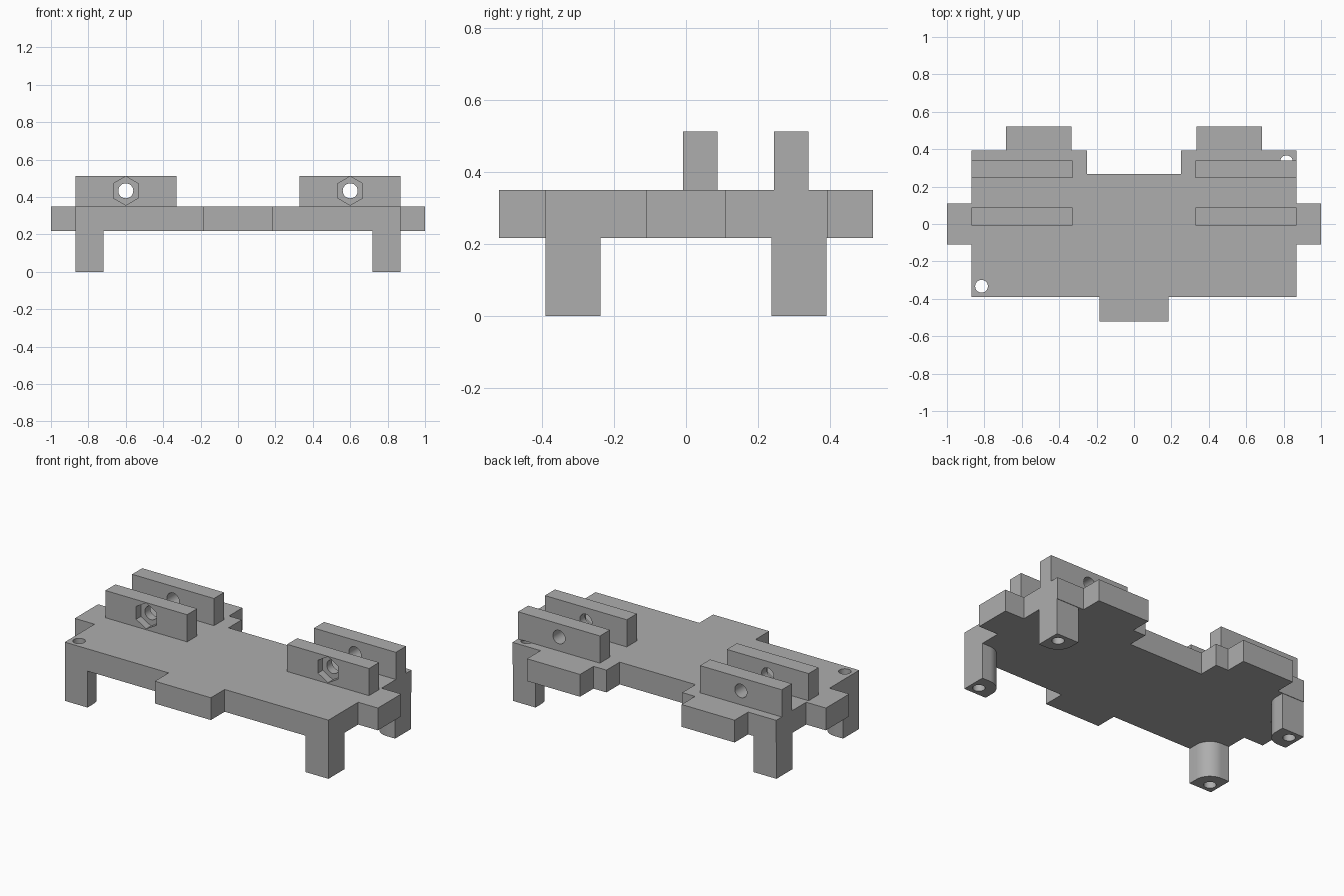
import bpy, bmesh, math
from mathutils import Matrix, Vector

old = bpy.data.objects.get("Cube")
if old:
    bpy.data.objects.remove(old, do_unlink=True)

grey = bpy.data.materials.new("plain_grey")
grey.use_nodes = True
colour = (0.42, 0.42, 0.42, 1)
grey.diffuse_color = colour
grey.node_tree.nodes["Principled BSDF"].inputs["Base Color"].default_value = colour

PLATE_LOW, PLATE_TOP, RAIL_TOP = 0.217, 0.35, 0.512
LEG_X, LEG_Y, BORE = 0.815, 0.333, 0.034
RAIL_HOLE_X, RAIL_HOLE_Z = 0.6, 0.433


def prism(name, outline, low, high):
    """Extrude a flat xy outline between two heights."""
    bm = bmesh.new()
    base = bm.faces.new([bm.verts.new((x, y, low)) for x, y in outline])
    top = bmesh.ops.extrude_face_region(bm, geom=[base])["geom"]
    verts = [v for v in top if isinstance(v, bmesh.types.BMVert)]
    bmesh.ops.translate(bm, vec=(0, 0, high - low), verts=verts)
    bmesh.ops.recalc_face_normals(bm, faces=bm.faces)
    mesh = bpy.data.meshes.new(name)
    bm.to_mesh(mesh)
    bm.free()
    mesh.materials.append(grey)
    obj = bpy.data.objects.new(name, mesh)
    bpy.context.collection.objects.link(obj)
    return obj


def box(name, x0, x1, y0, y1, z0, z1):
    return prism(name, [(x0, y0), (x1, y0), (x1, y1), (x0, y1)], z0, z1)


def drill(obj, start, end, radius, sides=48):
    """Cut a straight round or polygonal hole from start to end."""
    a, b = Vector(start), Vector(end)
    ring = [(radius * math.cos(math.tau * i / sides),
             radius * math.sin(math.tau * i / sides)) for i in range(sides)]
    cutter = prism("hole_cutter", ring, 0, (b - a).length)
    turn = Matrix.Rotation(-math.pi / 2, 4, "X") if abs(b.y - a.y) > 0 else Matrix()
    if sides == 6:
        turn = turn @ Matrix.Rotation(math.pi / 6, 4, "Z")
    cutter.data.transform(Matrix.Translation(a) @ turn)
    cutter.hide_render = True
    mod = obj.modifiers.new("hole", "BOOLEAN")
    mod.operation, mod.solver, mod.object = "DIFFERENCE", "EXACT", cutter
    bpy.context.view_layer.objects.active = obj
    bpy.ops.object.modifier_apply(modifier=mod.name)
    bpy.data.objects.remove(cutter, do_unlink=True)


# Base plate with tabs and a notched rear edge
half = [(0.185, -0.52), (0.185, -0.39), (0.87, -0.39), (0.87, -0.11),
        (1, -0.11), (1, 0.11), (0.87, 0.11), (0.87, 0.393),
        (0.685, 0.393), (0.685, 0.52), (0.335, 0.52), (0.335, 0.393),
        (0.25, 0.393), (0.25, 0.268)]
plate = prism("base_plate", half + [(-x, y) for x, y in reversed(half)],
              PLATE_LOW, PLATE_TOP)
parts = [plate]

# Two opposite corners are bored right through the plate
for s in (-1, 1):
    x, y = s * LEG_X, s * LEG_Y
    drill(plate, (x, y, 0.1), (x, y, 0.4), BORE)

# Legs: square outside, rounded inside around the bore
for sx, side in ((-1, "right"), (1, "left")):
    for sy, end in ((-1, "front"), (1, "back")):
        r = 0.095
        arc = [(LEG_X - r * math.cos(t), LEG_Y - r * math.sin(t))
               for t in (math.pi / 2 * i / 16 for i in range(17))]
        outline = [(0.87, 0.39), (0.72, 0.39)] + arc + [(0.87, LEG_Y - r)]
        leg = prism(f"{end}_{side}_leg", [(sx * x, sy * y) for x, y in outline],
                    0, PLATE_LOW)
        drill(leg, (sx * LEG_X, sy * LEG_Y, -0.1), (sx * LEG_X, sy * LEG_Y, 0.3), BORE)
        parts.append(leg)

# Upright rails with bolt holes; the front pair has hexagonal nut pockets
for s, side in ((-1, "right"), (1, "left")):
    for end, y0, y1 in (("front", -0.008, 0.087), ("back", 0.245, 0.34)):
        x0, x1 = sorted((s * 0.33, s * 0.87))
        rail = box(f"{end}_{side}_rail", x0, x1, y0, y1, PLATE_TOP, RAIL_TOP)
        x, z = s * RAIL_HOLE_X, RAIL_HOLE_Z
        drill(rail, (x, y0 - 0.1, z), (x, y1 + 0.1, z), 0.04)
        if end == "front":
            drill(rail, (x, y0 - 0.1, z), (x, y0 + 0.045, z), 0.077, 6)
        parts.append(rail)

# Smooth the curved walls, keep the edges crisp
bpy.ops.object.select_all(action="DESELECT")
for part in parts:
    part.select_set(True)
bpy.context.view_layer.objects.active = plate
bpy.ops.object.shade_smooth_by_angle()
